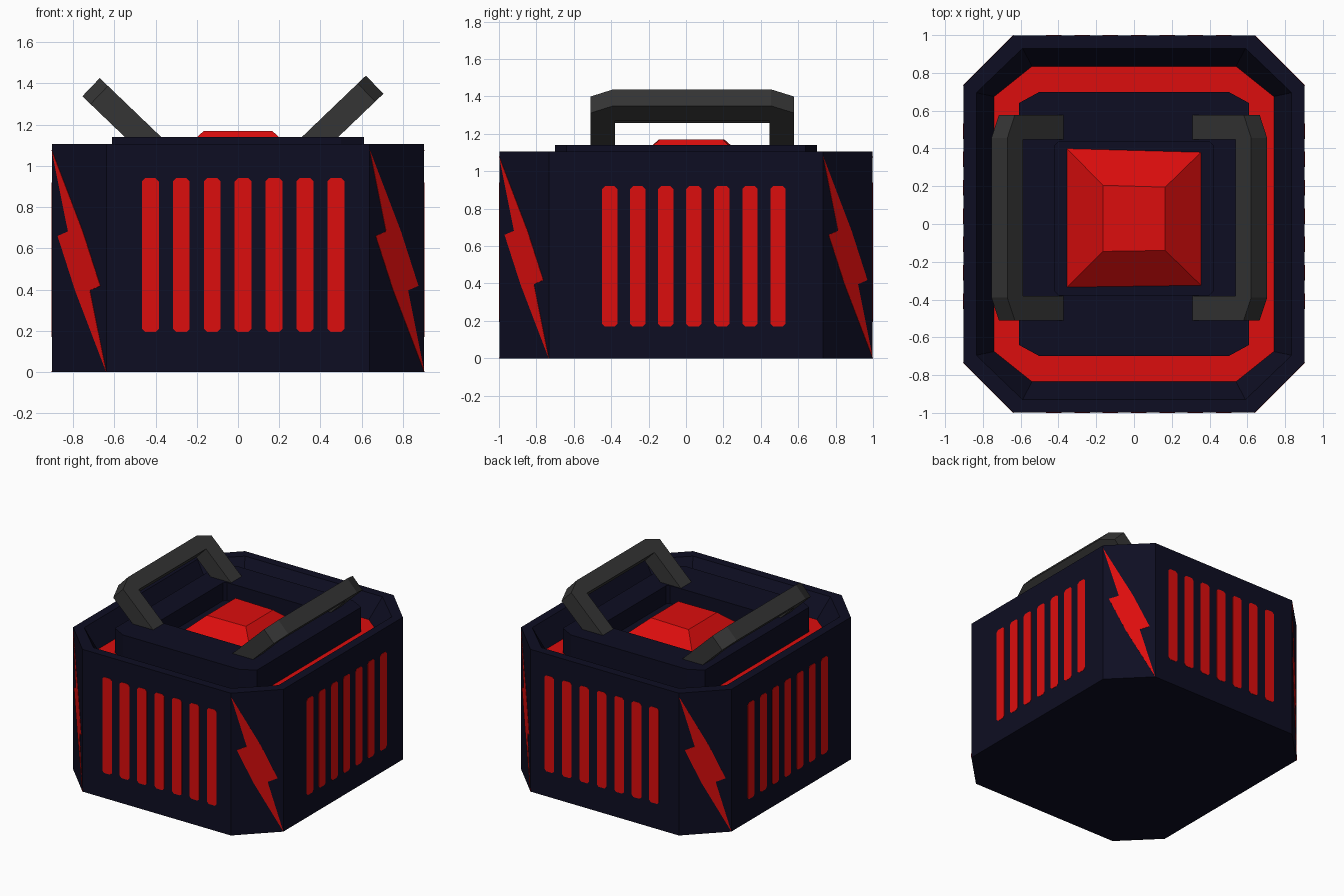
import bpy, bmesh
from mathutils import Vector

if "Cube" in bpy.data.objects:
    bpy.data.objects.remove(bpy.data.objects["Cube"])


def material(name, rgb):
    m = bpy.data.materials.new(name)
    m.diffuse_color = (*rgb, 1)
    m.use_nodes = True
    m.node_tree.nodes["Principled BSDF"].inputs["Base Color"].default_value = m.diffuse_color
    return m


NAVY = material("dark navy", (0.0042, 0.0042, 0.016))
RED = material("bright red", (0.72, 0.004, 0.004))
GREY = material("dark grey", (0.036, 0.036, 0.036))
UP = Vector((0, 0, 1))


def finish(bm, name, *mats):
    bmesh.ops.recalc_face_normals(bm, faces=bm.faces)
    me = bpy.data.meshes.new(name)
    bm.to_mesh(me)
    bm.free()
    for m in mats:
        me.materials.append(m)
    ob = bpy.data.objects.new(name, me)
    bpy.context.collection.objects.link(ob)
    return ob


def octagon(hx, hy, cx, cy, z, y0=0.0):
    """Rectangle with cut corners, counter-clockwise."""
    pts = [(hx, -hy + cy), (hx, hy - cy), (hx - cx, hy), (-hx + cx, hy),
           (-hx, hy - cy), (-hx, -hy + cy), (-hx + cx, -hy), (hx - cx, -hy)]
    return [(x, y + y0, z) for x, y in pts]


def loft(name, loops, mats, red_bands=()):
    """Skin a stack of loops and cap both ends."""
    bm = bmesh.new()
    rows = [[bm.verts.new(p) for p in loop] for loop in loops]
    n = len(rows[0])
    for k, (a, b) in enumerate(zip(rows, rows[1:])):
        for i in range(n):
            j = (i + 1) % n
            f = bm.faces.new((a[i], a[j], b[j], b[i]))
            f.material_index = 1 if k in red_bands else 0
    bm.faces.new(rows[0][::-1])
    bm.faces.new(rows[-1])
    return finish(bm, name, *mats)


def slab(bm, origin, u, v, n, pts, lo, hi):
    """Extrude a flat outline given in (u, v) from lo to hi along n."""
    low = [bm.verts.new(origin + u * a + v * b + n * lo) for a, b in pts]
    top = [bm.verts.new(origin + u * a + v * b + n * hi) for a, b in pts]
    c = len(pts)
    bm.faces.new(low[::-1])
    bm.faces.new(top)
    for i in range(c):
        j = (i + 1) % c
        bm.faces.new((low[i], low[j], top[j], top[i]))


# Body: outer wall, rim, sloped groove with red floor, raised centre, recess
loft("body", [
    octagon(0.903, 0.998, 0.265, 0.265, 0.0),
    octagon(0.903, 0.998, 0.265, 0.265, 1.105),
    octagon(0.835, 0.93, 0.245, 0.235, 1.105),
    octagon(0.74, 0.835, 0.20, 0.16, 0.95),
    octagon(0.61, 0.70, 0.11, 0.06, 0.95),
    octagon(0.61, 0.70, 0.11, 0.06, 1.14),
    octagon(0.42, 0.405, 0.02, 0.02, 1.14, 0.03),
    octagon(0.42, 0.405, 0.02, 0.02, 1.0, 0.03),
], (NAVY, RED), red_bands=(3,))

# Red truncated pyramid button in the recess
loft("button", [
    [(-0.36, -0.34, 0.995), (0.36, -0.33, 0.995), (0.36, 0.385, 0.995), (-0.36, 0.405, 0.995)],
    [(-0.165, -0.145, 1.17), (0.165, -0.14, 1.17), (0.165, 0.195, 1.17), (-0.165, 0.205, 1.17)],
], (RED,))

# Vent stripes on the four walls: normal, wall distance, first centre, z range
walls = [("front", (0, -1, 0), 0.998, -0.425, 0.195, 0.94),
         ("back", (0, 1, 0), 0.998, -0.425, 0.195, 0.94),
         ("right", (1, 0, 0), 0.903, -0.408, 0.17, 0.92),
         ("left", (-1, 0, 0), 0.903, -0.408, 0.17, 0.92)]
for side, n, d, first, z0, z1 in walls:
    n = Vector(n)
    u = Vector((abs(n.y), abs(n.x), 0))
    bm = bmesh.new()
    for i in range(7):
        c, w, r = first + 0.15 * i, 0.041, 0.015
        pts = [(c - w, z0 + r), (c - w + r, z0), (c + w - r, z0), (c + w, z0 + r),
               (c + w, z1 - r), (c + w - r, z1), (c - w + r, z1), (c - w, z1 - r)]
        slab(bm, n * d, u, UP, n, pts, -0.002, 0.002)
    finish(bm, side + "_vents", RED)

# Lightning bolts on the cut corners, each running from top left to bottom right
half = [(0.0, 0.98), (0.30, 0.62), (0.11, 0.60), (0.43, 0.36)]
bolt = half + [(1 - a, 0.98 - b) for a, b in half]
corners = [("front_left", (-0.903, -0.733), (-0.638, -0.998)),
           ("front_right", (0.638, -0.998), (0.903, -0.733)),
           ("back_right", (0.903, 0.733), (0.638, 0.998)),
           ("back_left", (-0.638, 0.998), (-0.903, 0.733))]
for name, a, b in corners:
    a, b = Vector((*a, 0)), Vector((*b, 0))
    bm = bmesh.new()
    slab(bm, a, b - a, UP * 1.1, (b - a).cross(UP).normalized(), bolt, -0.002, 0.002)
    finish(bm, name + "_bolt", RED)

# Two tilted grab handles with cut outer corners
outline = [(0, -0.51), (0.375, -0.51), (0.43, -0.39), (0.43, 0.455), (0.375, 0.578),
           (0, 0.578), (0, 0.447), (0.315, 0.447), (0.315, -0.38), (0, -0.38)]
for name, s, x, z in (("right_handle", 1, 0.31, 1.14), ("left_handle", -1, 0.36, 1.128)):
    along = Vector((s * 0.722, 0, 0.692))
    down = Vector((s * 0.692, 0, -0.722))
    bm = bmesh.new()
    slab(bm, Vector((s * x, 0, z)), along, Vector((0, 1, 0)), down, outline, 0, 0.122)
    finish(bm, name, GREY)
